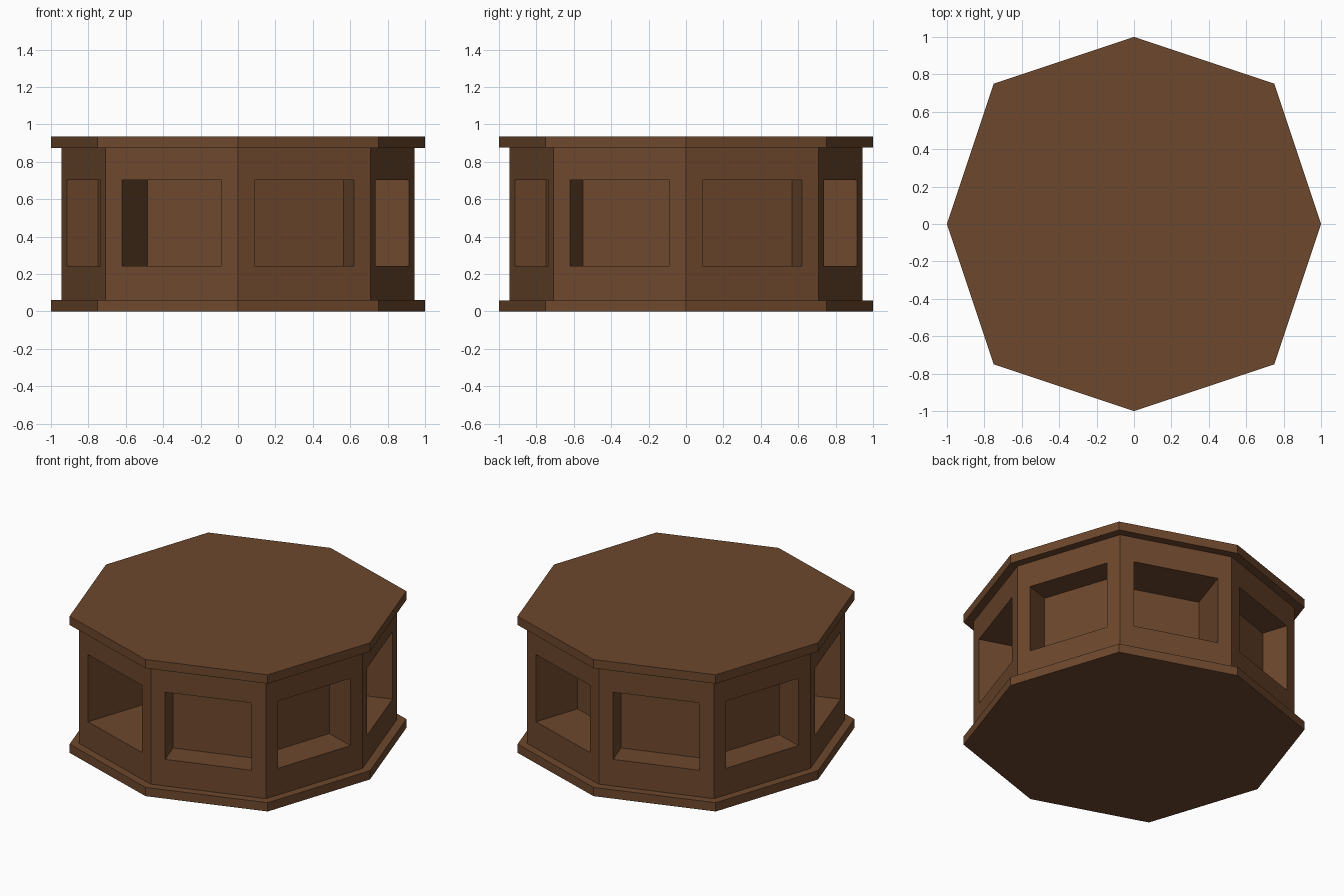
import bpy, bmesh
from mathutils import Vector

if "Cube" in bpy.data.objects:
    bpy.data.objects.remove(bpy.data.objects["Cube"])

wood = bpy.data.materials.new("brown wood")
wood.diffuse_color = (0.155, 0.064, 0.026, 1)
wood.use_nodes = True
wood.node_tree.nodes["Principled BSDF"].inputs["Base Color"].default_value = wood.diffuse_color

# Octagon outline, counter-clockwise, corners slightly further out than the points
OCT = [(1, 0), (.75, .75), (0, 1), (-.75, .75), (-1, 0), (-.75, -.75), (0, -1), (.75, -.75)]


def finish(bm, name):
    bmesh.ops.remove_doubles(bm, verts=bm.verts, dist=1e-5)
    me = bpy.data.meshes.new(name)
    bm.to_mesh(me)
    bm.free()
    me.materials.append(wood)
    ob = bpy.data.objects.new(name, me)
    bpy.context.collection.objects.link(ob)
    return ob


def plate(name, z0, z1):
    bm = bmesh.new()
    bottom = bm.faces.new([bm.verts.new((x, y, z0)) for x, y in OCT])
    ext = bmesh.ops.extrude_face_region(bm, geom=[bottom], use_keep_orig=True)
    top = [g for g in ext["geom"] if isinstance(g, bmesh.types.BMVert)]
    bmesh.ops.translate(bm, verts=top, vec=(0, 0, z1 - z0))
    bmesh.ops.recalc_face_normals(bm, faces=bm.faces)
    return finish(bm, name)


# Base and table top
plate("base_plate", 0, .06)
plate("top_plate", .875, .935)

# Body: eight walls, each with a square niche of its own depth
SCALE = .943
DEPTHS = [.172, .32, .175, .20, .175, .43, .175, .22]
Z0, Z1, N0, N1 = .06, .875, .242, .702
bm = bmesh.new()
for i, depth in enumerate(DEPTHS):
    a = Vector((*OCT[i], 0)) * SCALE
    b = Vector((*OCT[(i + 1) % 8], 0)) * SCALE
    inward = Vector((a.y - b.y, b.x - a.x, 0)).normalized()

    def ring(t0, t1, z0, z1, d):
        return [bm.verts.new(a.lerp(b, t) + inward * d + Vector((0, 0, z)))
                for t, z in ((t0, z0), (t1, z0), (t1, z1), (t0, z1))]

    outer = ring(0, 1, Z0, Z1, 0)
    rim = ring(.124, .876, N0, N1, 0)
    back = ring(.124, .876, N0, N1, depth)
    for p, q in ((outer, rim), (rim, back)):
        for k in range(4):
            m = (k + 1) % 4
            bm.faces.new((p[k], p[m], q[m], q[k]))
    bm.faces.new(back)
finish(bm, "niched_body")
